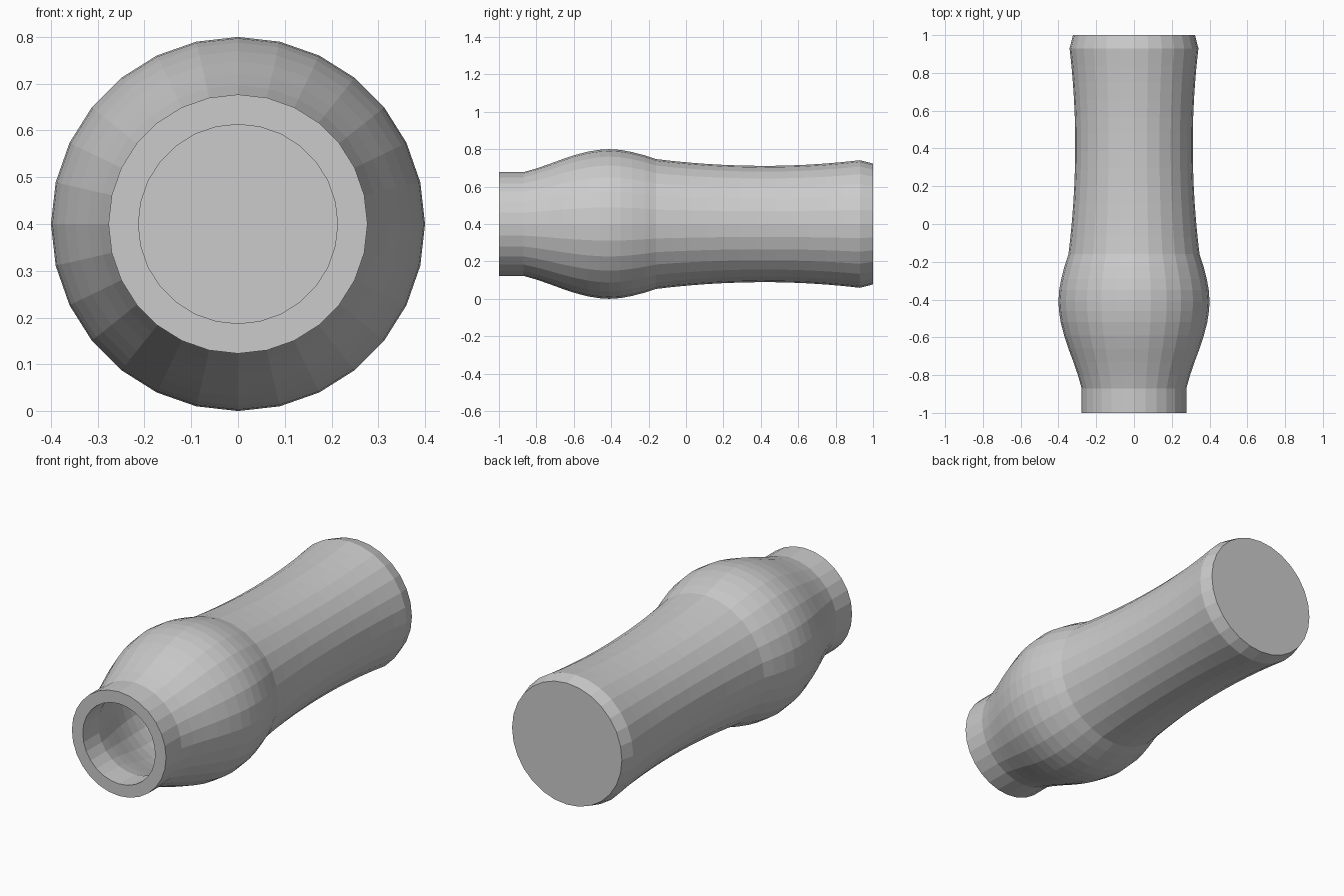
import bpy, bmesh, math

if "Cube" in bpy.data.objects:
    bpy.data.objects.remove(bpy.data.objects["Cube"])

SIDES = 28
AXIS_Z = 0.4
WALL = 0.064

# Outer silhouette as (y, radius): neck, bulb, waisted barrel, bevelled end
neck = [(-1.0, 0.277), (-0.87, 0.277), (-0.80, 0.297)]
bulb = [(-0.73, 0.321), (-0.66, 0.347), (-0.59, 0.370), (-0.52, 0.388),
        (-0.46, 0.397), (-0.41, 0.400), (-0.35, 0.396), (-0.29, 0.385), (-0.22, 0.367)]
barrel = []
for i in range(13):
    y = -0.16 + 1.09 * i / 12
    d = y - 0.42
    rise = 0.036 * (d / 0.58) ** 2 if d < 0 else 0.030 * (d / 0.51) ** 2
    barrel.append((y, 0.311 + rise))
outer = neck + bulb + barrel + [(1.0, 0.323)]

# Inner wall follows the outer one, back to a flat floor
inner = [(y, r - WALL) for y, r in outer[:-1]]
profile = inner[::-1] + outer


def lathe(name, points):
    bm = bmesh.new()
    rings = []
    for y, r in points:
        ring = []
        for k in range(SIDES):
            a = 2 * math.pi * k / SIDES - math.pi / 2
            ring.append(bm.verts.new((r * math.cos(a), y, AXIS_Z + r * math.sin(a))))
        rings.append(ring)
    for a, b in zip(rings, rings[1:]):
        for k in range(SIDES):
            n = (k + 1) % SIDES
            bm.faces.new((a[k], a[n], b[n], b[k]))
    # Inner floor and outer end cap
    bm.faces.new(rings[0])
    bm.faces.new(rings[-1])
    bmesh.ops.recalc_face_normals(bm, faces=bm.faces)
    mesh = bpy.data.meshes.new(name)
    bm.to_mesh(mesh)
    bm.free()
    obj = bpy.data.objects.new(name, mesh)
    bpy.context.collection.objects.link(obj)
    return obj


# Hollow bulbous handle
lathe("hollow_handle", profile)
